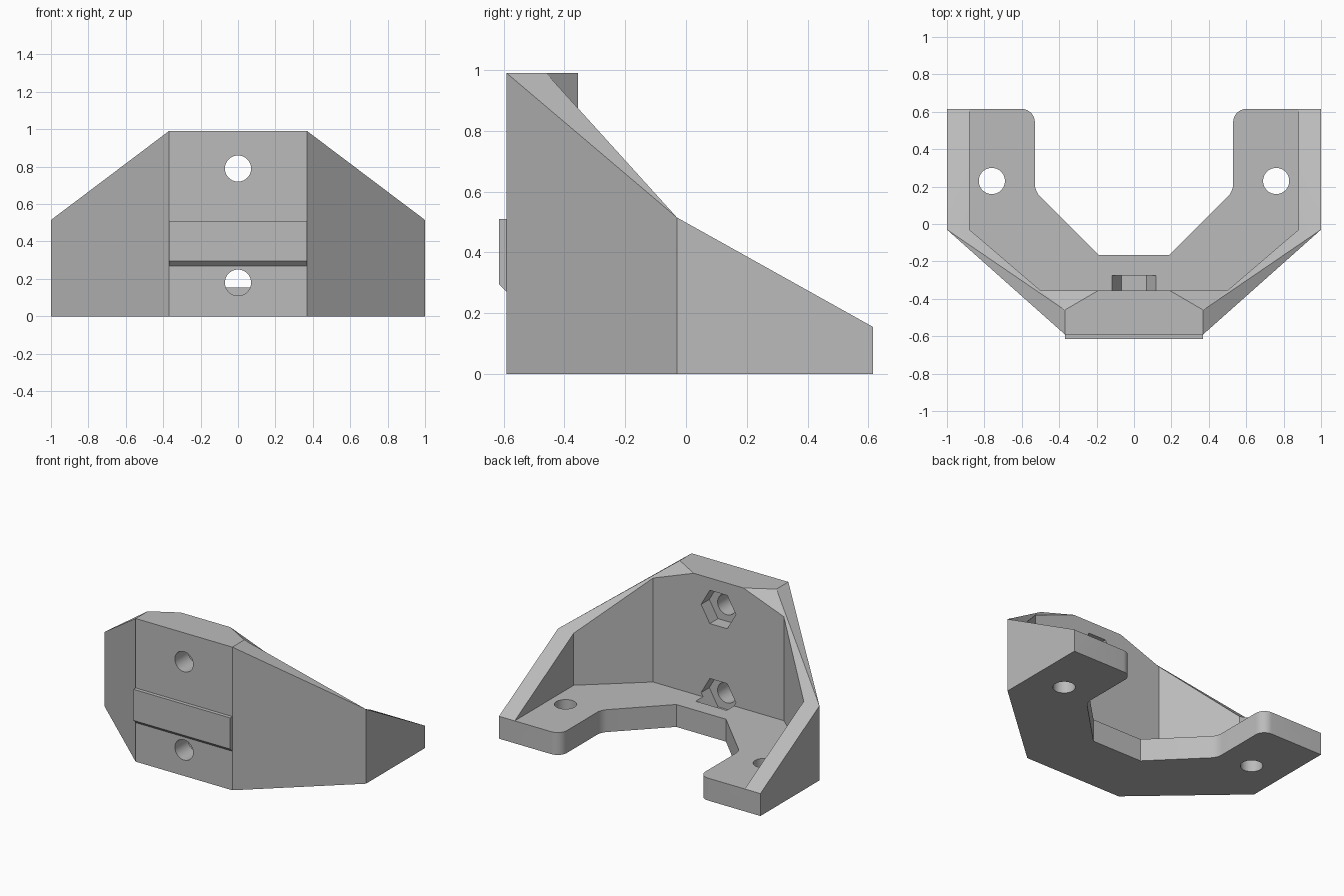
import bpy, bmesh, math
from mathutils import Matrix, Vector

if "Cube" in bpy.data.objects:
    bpy.data.objects.remove(bpy.data.objects["Cube"])

grey = bpy.data.materials.new("light_grey")
grey.diffuse_color = (0.5, 0.5, 0.5, 1)
grey.use_nodes = True
grey.node_tree.nodes["Principled BSDF"].inputs["Base Color"].default_value = grey.diffuse_color


def add_object(name, bm):
    bmesh.ops.recalc_face_normals(bm, faces=bm.faces)
    mesh = bpy.data.meshes.new(name)
    bm.to_mesh(mesh)
    bm.free()
    mesh.materials.append(grey)
    ob = bpy.data.objects.new(name, mesh)
    bpy.context.collection.objects.link(ob)
    return ob


def arc(cx, cy, r, a0, a1, n=8):
    angles = [math.radians(a0 + (a1 - a0) * i / n) for i in range(n + 1)]
    return [(cx + r * math.cos(a), cy + r * math.sin(a)) for a in angles]


# Bracket body: right half as faces between plan points, then mirrored
BASE, TOP, SHOULDER = 0.155, 0.99, 0.515
outer = [(0, -.59), (.37, -.59), (1, -.03), (1, .615)]
notch = [(0, -.165), (.19, -.165)] + arc(.43, .216, .1, -45, 0) + arc(.60, .545, .07, 180, 90)

bm = bmesh.new()


def ring(points, z):
    return [bm.verts.new((x, y, z)) for x, y in points]


foot = ring(outer, 0)
rim = [bm.verts.new((x, y, z)) for (x, y), z in zip(outer, (TOP, TOP, SHOULDER, BASE))]
floor_in = ring([(0, -.355), (.5, -.355), (.88, -.03), (.88, .615)], BASE)
back_mid, back_top, slope_top = ring([(0, -.355), (.19, -.355), (.37, -.46)], TOP)
corner = bm.verts.new((.5, -.355, .874))
shoulder = bm.verts.new((.88, -.03, SHOULDER))
low, high = ring(notch, 0), ring(notch, BASE)

faces = [
    # sloped wall tops
    [rim[0], rim[1], slope_top, back_top, back_mid],
    [rim[1], rim[2], slope_top],
    [slope_top, rim[2], shoulder, corner],
    [slope_top, corner, back_top],
    [rim[2], rim[3], floor_in[3], shoulder],
    # inner walls
    [back_mid, back_top, corner, floor_in[1], floor_in[0]],
    [corner, shoulder, floor_in[2], floor_in[1]],
    [shoulder, floor_in[3], floor_in[2]],
    # base top, base bottom and rear end
    floor_in + high[::-1],
    foot + low[::-1],
    [foot[3], low[-1], high[-1], floor_in[3], rim[3]],
]
faces += [[foot[i], foot[i + 1], rim[i + 1], rim[i]] for i in range(3)]
faces += [[low[i], low[i + 1], high[i + 1], high[i]] for i in range(len(low) - 1)]
for f in faces:
    bm.faces.new(f)

bmesh.ops.mirror(bm, geom=bm.verts[:] + bm.edges[:] + bm.faces[:], axis='X', merge_dist=0.0001)
bmesh.ops.remove_doubles(bm, verts=bm.verts, dist=0.0001)
bmesh.ops.recalc_face_normals(bm, faces=bm.faces)
bmesh.ops.dissolve_limit(bm, angle_limit=0.002, verts=bm.verts, edges=bm.edges)
body = add_object("bracket_body", bm)


# Drilled holes and hexagonal nut pockets
def drill(name, start, end, radius, sides):
    a, b = Vector(start), Vector(end)
    cutter = bmesh.new()
    turn = (b - a).to_track_quat('Z', 'Y').to_matrix().to_4x4()
    spin = Matrix.Rotation(math.radians(90), 4, 'Z') if sides == 6 else Matrix()
    bmesh.ops.create_cone(cutter, cap_ends=True, segments=sides, radius1=radius, radius2=radius,
                          depth=(b - a).length,
                          matrix=Matrix.Translation((a + b) / 2) @ turn @ spin)
    ob = add_object(name, cutter)
    ob.hide_render = True
    mod = body.modifiers.new(name, 'BOOLEAN')
    mod.operation, mod.solver, mod.object = 'DIFFERENCE', 'EXACT', ob
    return ob


cutters = [drill("foot_hole", (x, .23, -.1), (x, .23, .3), .07, 40) for x in (-.76, .76)]
for z in (.18, .79):
    cutters.append(drill("nut_pocket", (0, -.445, z), (0, -.275, z), .133, 6))
    cutters.append(drill("bolt_hole", (0, -.7, z), (0, -.40, z), .07, 40))

bpy.context.view_layer.update()
cut = bpy.data.meshes.new_from_object(body.evaluated_get(bpy.context.evaluated_depsgraph_get()))
body.modifiers.clear()
body.data = cut
for ob in cutters:
    bpy.data.objects.remove(ob)

# Front rail with chamfered lower edge
bm = bmesh.new()
profile = [(-.59, .51), (-.615, .51), (-.615, .295), (-.59, .27)]
face = bm.faces.new([bm.verts.new((-.37, y, z)) for y, z in profile])
new = bmesh.ops.extrude_face_region(bm, geom=[face])["geom"]
bmesh.ops.translate(bm, verts=[v for v in new if isinstance(v, bmesh.types.BMVert)], vec=(.74, 0, 0))
rail = add_object("front_rail", bm)

# Smooth round surfaces, crisp edges
for ob in (body, rail):
    ob.select_set(True)
bpy.context.view_layer.objects.active = body
bpy.ops.object.shade_smooth_by_angle(angle=math.radians(20))
